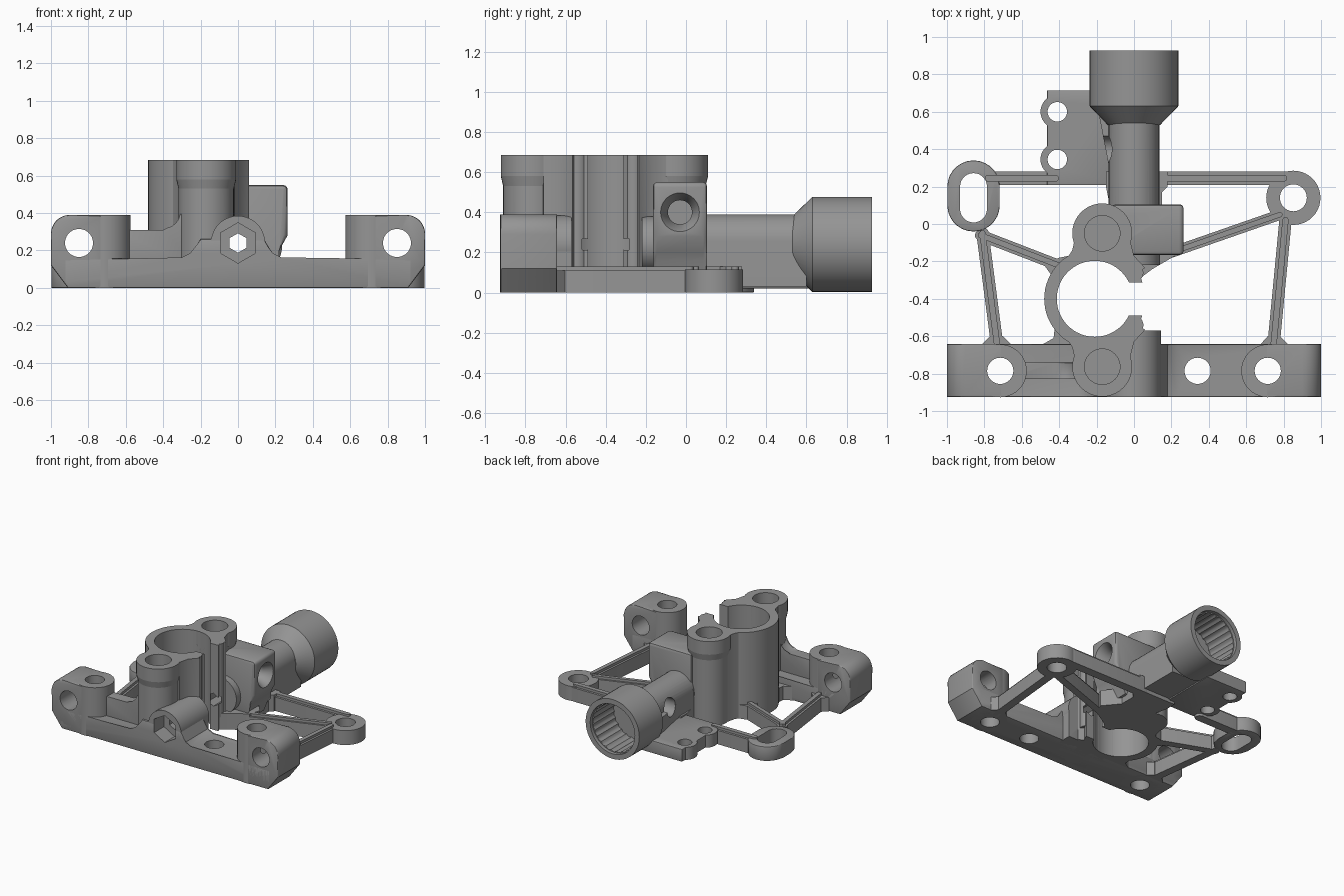
import bpy, bmesh
from math import sin, cos, pi, atan2

cube = bpy.data.objects.get("Cube")
if cube:
    bpy.data.objects.remove(cube)

grey = bpy.data.materials.new("plain grey")
grey.use_nodes = True
colour = (0.3, 0.3, 0.3, 1)
grey.diffuse_color = colour
grey.node_tree.nodes["Principled BSDF"].inputs["Base Color"].default_value = colour

parts = []
cutters = bpy.data.collections.new("cutters")
bpy.context.scene.collection.children.link(cutters)


def place(u, v, w, axis):
    return {"X": (w, u, v), "Y": (u, w, v), "Z": (u, v, w)}[axis]


def loft(name, loop_a, loop_b, lo, hi, axis, cut=False, bevel=0):
    """Join two matching outlines at depths lo and hi along an axis."""
    bm = bmesh.new()
    a = [bm.verts.new(place(u, v, lo, axis)) for u, v in loop_a]
    b = [bm.verts.new(place(u, v, hi, axis)) for u, v in loop_b]
    caps = [bm.faces.new(a), bm.faces.new(b)]
    n = len(a)
    for i in range(n):
        j = (i + 1) % n
        bm.faces.new((a[i], a[j], b[j], b[i]))
    if bevel:
        edges = {e for f in caps for e in f.edges}
        bmesh.ops.bevel(bm, geom=list(edges), offset=bevel, segments=2,
                        profile=0.5, affect="EDGES")
    bmesh.ops.recalc_face_normals(bm, faces=bm.faces)
    mesh = bpy.data.meshes.new(name)
    bm.to_mesh(mesh)
    bm.free()
    mesh.materials.append(grey)
    obj = bpy.data.objects.new(name, mesh)
    if cut:
        cutters.objects.link(obj)
        obj.hide_render = True
    else:
        bpy.context.scene.collection.objects.link(obj)
        parts.append(obj)
    return obj


def prism(name, pts, lo, hi, axis="Z", **kw):
    return loft(name, pts, pts, lo, hi, axis, **kw)


def circle(c, r, n=40, turn=0):
    return [(c[0] + r * cos(turn + 2 * pi * i / n),
             c[1] + r * sin(turn + 2 * pi * i / n)) for i in range(n)]


def arc(c, r, start, end, n=8):
    return [(c[0] + r * cos(start + (end - start) * i / n),
             c[1] + r * sin(start + (end - start) * i / n)) for i in range(n + 1)]


def capsule(p, q, r):
    a = atan2(q[1] - p[1], q[0] - p[0])
    return arc(q, r, a - pi / 2, a + pi / 2, 14) + arc(p, r, a + pi / 2, a + 1.5 * pi, 14)


def box(x0, x1, y0, y1):
    return [(x0, y0), (x1, y0), (x1, y1), (x0, y1)]


SCREW = (0, 0.24)          # clamp screw axis in x, z
BORE = (-0.21, -0.4)       # clamp centre in x, y
Y0, Y1, YM = -0.925, -0.642, -0.785

# Front bar with its end blocks and round bosses
bar = [(-0.91, 0), (0.91, 0), (0.93, 0.03), (0.93, 0.155), (0.23, 0.155), (0.18, 0.18),
       (0.14, 0.26), (-0.2, 0.26), (-0.25, 0.18), (-0.3, 0.155), (-0.93, 0.155), (-0.93, 0.03)]
prism("front_bar", bar, Y0, Y1, "Y", bevel=0.008)
for side, s in (("left", 1), ("right", -1)):
    corner = arc((0.9, 0.29), 0.1, 0, pi / 2)
    end = [(0.71, 0), (0.91, 0), (1, 0.12)] + corner + [(0.71, 0.39)]
    prism(side + "_end_block", [(s * x, z) for x, z in end], Y0, Y1, "Y", bevel=0.008)
    prism(side + "_end_boss", circle((s * 0.715, YM), 0.1415), 0, 0.39, bevel=0.008)
    prism("end_hole", circle((s * 0.85, 0.24), 0.075), -1, -0.6, "Y", cut=True)
    prism("bolt_hole", circle((s * 0.715, YM), 0.07), -0.1, 0.5, cut=True)
prism("bar_hole", circle((0.34, YM), 0.07), -0.1, 0.5, cut=True)

# Rib between the right end boss and the front tower
rib = [(-0.65, 0.1), (-0.65, 0.31), (-0.42, 0.31)] + arc((-0.4, 0.41), 0.1, -pi / 2, 0) + [(-0.2, 0.41), (-0.2, 0.1)]
prism("bar_rib", rib, -0.83, -0.74, "Y", bevel=0.008)

# Split clamp with two towers and rounded lips
prism("clamp_ring", circle(BORE, 0.27, 64), 0, 0.685)
web = [(-0.02, -0.09), (0, -0.17), (0.06, -0.235), (0, -0.27), (-0.1, -0.2),
       (-0.38, -0.22), (-0.33, -0.14), (-0.31, -0.05)]
for side, s in (("back", 1), ("front", -1)):
    def flip(pts):
        return [(x, BORE[1] + s * (y - BORE[1])) for x, y in pts]
    centre = (-0.17, -0.05) if s > 0 else (-0.17, -0.763)
    prism(side + "_tower", circle(centre, 0.148), 0, 0.6)
    prism(side + "_tower_head", circle(centre, 0.16), 0.58, 0.685)
    loft(side + "_tower_flare", circle(centre, 0.148), circle(centre, 0.16), 0.53, 0.58, "Z")
    prism(side + "_tower_web", flip(web), 0, 0.685)
    prism(side + "_lip", flip(circle((0, -0.26), 0.05)), 0.1, 0.685)
    prism("tower_hole", circle(centre, 0.095), 0.35, 0.8, cut=True)
prism("clamp_bore", circle(BORE, 0.203, 64), -0.1, 0.8, cut=True)
prism("clamp_slot", box(-0.1, 0.2, -0.488, -0.312), -0.1, 0.8, cut=True)

# Clamp screw bosses, nut pocket and through hole
prism("front_screw_boss", circle(SCREW, 0.145), Y0, -0.57, "Y", bevel=0.008)
prism("front_screw_foot", box(-0.14, 0.14, 0, 0.24), Y0 + 0.01, -0.57, "Y")
prism("back_screw_boss", circle(SCREW, 0.14), -0.22, 0.1, "Y", bevel=0.008)
prism("nut_pocket", circle(SCREW, 0.108, 6, pi / 2), -1, -0.8, "Y", cut=True)
prism("screw_hole", circle(SCREW, 0.052, 6, pi / 2), -1.1, 1.1, "Y", cut=True)

# Side block with its countersunk hole
block = [(-0.12, 0.05), (0.17, 0.05), (0.2, 0.16), (0.22, 0.2), (0.265, 0.28)]
block += arc((0.24, 0.525), 0.025, 0, pi / 2, 4) + [(-0.12, 0.55)]
prism("side_block", block, -0.165, 0.105, "Y", bevel=0.02)
PORT = (-0.03, 0.4)
prism("port_hole", circle(PORT, 0.06), 0.05, 0.4, "X", cut=True)
loft("port_countersink", circle(PORT, 0.06), circle(PORT, 0.105), 0.2, 0.28, "X", cut=True)

# Rear neck, cone and fluted socket
neck = [(-0.135, 0.03), (0.135, 0.03)] + arc((0, 0.255), 0.135, 0, pi, 20)
prism("rear_neck", neck, -0.05, 0.6, "Y")
loft("rear_cone", circle(SCREW, 0.14, 48), circle(SCREW, 0.237, 48), 0.53, 0.63, "Y")
prism("rear_socket", circle(SCREW, 0.237, 48), 0.63, 0.928, "Y", bevel=0.01)
flutes = [(r * cos(2 * pi * i / 72), SCREW[1] + r * sin(2 * pi * i / 72))
          for i, r in enumerate([0.193, 0.193, 0.184] * 24)]
prism("socket_bore", flutes, 0.64, 0.91, "Y", cut=True)
prism("socket_mouth", circle(SCREW, 0.197, 48), 0.9, 1.1, "Y", cut=True)

# Base web under the block and neck
base = [(-0.15, 0.28), (0.18, 0.28), (0.18, 0.2), (0.15, 0.17), (0.15, 0.04), (0.25, -0.08),
        (0.22, -0.17), (0.1, -0.24), (0.02, -0.3), (-0.2, -0.15), (-0.13, 0.1), (-0.15, 0.2)]
prism("base_web", base, 0, 0.13)

# Sensor plate with two ears, and the wedge beside the neck
prism("sensor_plate", box(-0.465, -0.1, 0.208, 0.715), 0.02, 0.12, bevel=0.006)
for name, y in (("front_ear", 0.345), ("back_ear", 0.6)):
    prism(name, circle((-0.41, y), 0.09), 0.02, 0.12, bevel=0.006)
    prism("ear_hole", circle((-0.41, y), 0.052), -0.1, 0.3, cut=True)
prism("neck_wedge", [(-0.2, 0.65), (-0.1, 0.13), (0, 0.13), (0, 0.65)], 0.03, 0.24)
prism("neck_cross_hole", circle((0.4, 0.25), 0.07), -0.4, -0.04, "X", cut=True)

# Mounting lugs
RL = (0.852, 0.14)
prism("left_lug", circle(RL, 0.145), 0, 0.115, bevel=0.006)
prism("left_lug_hole", circle(RL, 0.072), -0.1, 0.3, cut=True)
prism("right_lug", capsule((-0.858, 0.1), (-0.858, 0.2), 0.14), 0, 0.115, bevel=0.006)
prism("right_lug_slot", capsule((-0.858, 0.08), (-0.858, 0.2), 0.072), -0.1, 0.3, cut=True)

# Slim arms tying the lugs, bar and clamp together
arms = {
    "right_side_arm": ((-0.81, -0.05), (-0.73, -0.66), 0.033),
    "right_diagonal_arm": ((-0.82, -0.06), (-0.38, -0.23), 0.03),
    "left_side_arm": ((0.81, 0.02), (0.745, -0.66), 0.033),
    "left_diagonal_arm": ((0.78, 0.05), (0.12, -0.18), 0.028),
    "right_back_arm": ((-0.78, 0.245), (-0.42, 0.245), 0.036),
    "left_back_arm": ((0.12, 0.245), (0.8, 0.245), 0.036),
}
for name, (p, q, r) in arms.items():
    prism(name, capsule(p, q, r), 0, 0.11)
    prism(name + "_ridge", capsule(p, q, r * 0.5), 0.1, 0.13)

# Gussets that soften the joints of arms, ring and bar
gussets = {
    "left_lug_gusset": [(0.72, 0.21), (0.78, 0.28), (0.86, 0.28), (0.84, 0.2)],
    "left_bar_gusset": [(0.67, -0.65), (0.715, -0.6), (0.78, -0.6), (0.83, -0.65)],
    "right_bar_gusset": [(-0.82, -0.65), (-0.77, -0.6), (-0.7, -0.6), (-0.65, -0.65)],
    "ring_bar_gusset": [(-0.5, -0.65), (-0.43, -0.61), (-0.42, -0.52), (-0.3, -0.65)],
    "ring_arm_gusset": [(-0.48, -0.22), (-0.4, -0.18), (-0.3, -0.16), (-0.43, -0.29)],
}
for name, pts in gussets.items():
    prism(name, pts, 0, 0.11)

# Cut every hole, then shade curved faces smooth
for obj in parts:
    mod = obj.modifiers.new("holes", "BOOLEAN")
    mod.operation = "DIFFERENCE"
    mod.solver = "EXACT"
    mod.operand_type = "COLLECTION"
    mod.collection = cutters
bpy.ops.object.select_all(action="DESELECT")
for obj in parts:
    obj.select_set(True)
bpy.context.view_layer.objects.active = parts[0]
bpy.ops.object.convert(target="MESH")
bpy.ops.object.shade_smooth_by_angle(angle=0.6)
for obj in list(cutters.objects):
    bpy.data.objects.remove(obj)
bpy.data.collections.remove(cutters)
